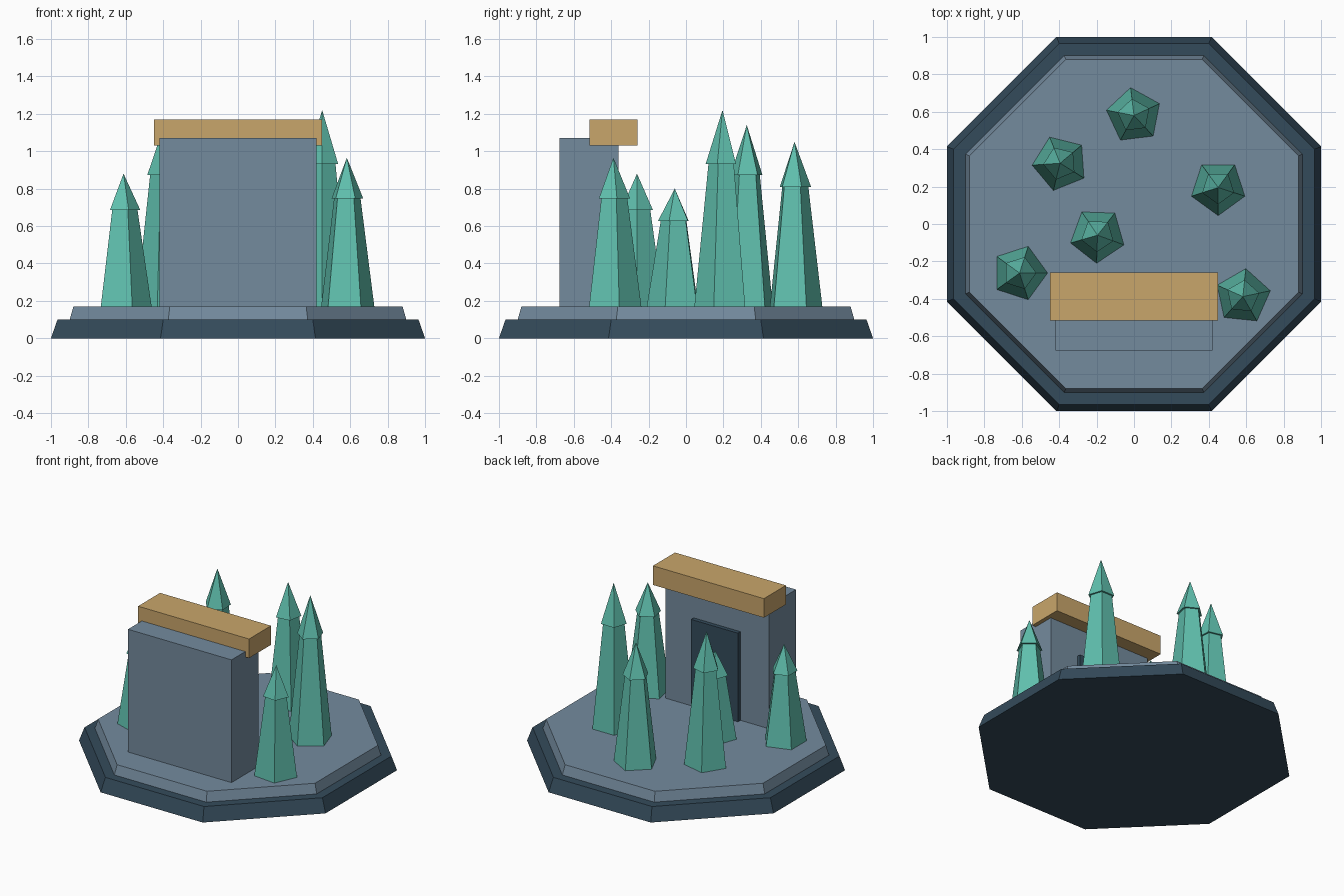
import bpy, bmesh, math

cube = bpy.data.objects.get("Cube")
if cube:
    bpy.data.objects.remove(cube, do_unlink=True)


def material(name, hex_code):
    def linear(c):
        return c / 12.92 if c <= 0.04045 else ((c + 0.055) / 1.055) ** 2.4
    col = [linear(int(hex_code[i:i + 2], 16) / 255) for i in (0, 2, 4)] + [1.0]
    m = bpy.data.materials.new(name)
    m.use_nodes = True
    m.diffuse_color = col
    m.node_tree.nodes["Principled BSDF"].inputs["Base Color"].default_value = col
    return m


slate = material("dark slate", "344B5B")
stone = material("grey stone", "748B9E")
wood = material("tan wood", "C9A66B")
leaf = material("teal leaf", "60C0AE")


def finish(name, bm, mat):
    bmesh.ops.recalc_face_normals(bm, faces=bm.faces)
    me = bpy.data.meshes.new(name)
    bm.to_mesh(me)
    bm.free()
    me.materials.append(mat)
    ob = bpy.data.objects.new(name, me)
    bpy.context.collection.objects.link(ob)
    return ob


def lathe(name, sides, profile, mat, turn=0, at=(0, 0)):
    """Stack of (radius, height) rings, closed at both ends; radius 0 is a tip."""
    bm = bmesh.new()
    rings = []
    for r, z in profile:
        angles = [math.radians(turn) + math.tau * i / sides for i in range(sides)]
        if r == 0:
            angles = angles[:1]
        rings.append([bm.verts.new((at[0] + r * math.cos(a), at[1] + r * math.sin(a), z))
                      for a in angles])
    for low, high in zip(rings, rings[1:]):
        for i in range(sides):
            j = (i + 1) % sides
            top = [high[0]] if len(high) == 1 else [high[j], high[i]]
            bm.faces.new([low[i], low[j]] + top)
    bm.faces.new(rings[0][::-1])
    if len(rings[-1]) > 1:
        bm.faces.new(rings[-1])
    return finish(name, bm, mat)


def box(name, x, y, z, mat):
    bm = bmesh.new()
    bmesh.ops.create_cube(bm, size=1)
    for v in bm.verts:
        v.co = [lo + (hi - lo) * (c + 0.5) for c, (lo, hi) in zip(v.co, (x, y, z))]
    return finish(name, bm, mat)


# Two stepped octagonal slabs, sized by their flat-to-centre distance
GROUND = 0.17
corner = 1 / math.cos(math.pi / 8)
lathe("lower_base", 8, [(corner, 0), (0.965 * corner, 0.1)], slate, 22.5)
lathe("upper_base", 8, [(0.9 * corner, 0.1), (0.88 * corner, GROUND)], stone, 22.5)

# Shrine block with a beam on top and a door at the back
box("shrine_wall", (-0.42, 0.42), (-0.675, -0.36), (GROUND, 1.07), stone)
box("roof_beam", (-0.45, 0.45), (-0.515, -0.26), (1.03, 1.17), wood)
box("back_door", (-0.19, 0.19), (-0.40, -0.33), (GROUND, 0.82), slate)

# Five-sided trees: x, y, tip height, turn
trees = [(0, 0.58, 1.05, 25), (-0.395, 0.325, 1.14, 40), (0.45, 0.195, 1.22, 54),
         (-0.195, -0.06, 0.8, 52), (-0.612, -0.262, 0.88, 0), (0.582, -0.388, 0.965, 12)]
for n, (x, y, tip, turn) in enumerate(trees, 1):
    brim = GROUND + 0.725 * (tip - GROUND)
    lathe(f"tree_{n}", 5, [(0.15, GROUND), (0.075, brim), (0.09, brim), (0, tip)],
          leaf, turn, (x, y))
